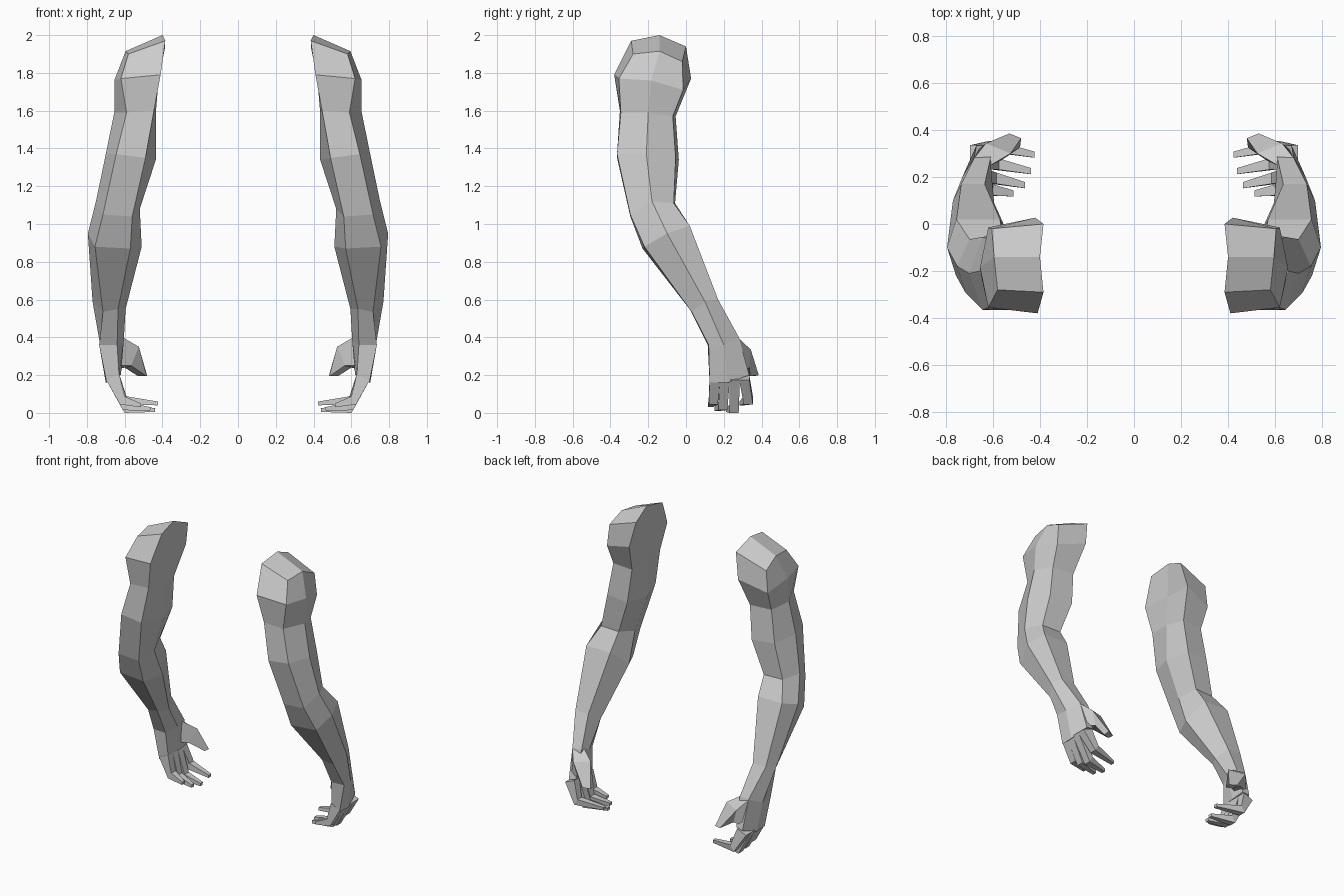
import bpy, bmesh
from mathutils import Vector

skin = bpy.data.materials.new("light_grey")
skin.diffuse_color = (0.6, 0.6, 0.6, 1)


def loft(name, rings, cap_split=False):
    """Skin a list of equal-sized rings, close the ends and mirror to the other side."""
    bm = bmesh.new()
    loops = [[bm.verts.new(p) for p in r] for r in rings]
    n = len(loops[0])
    for a, b in zip(loops, loops[1:]):
        for i in range(n):
            j = (i + 1) % n
            bm.faces.new((a[i], a[j], b[j], b[i]))
    bm.faces.new(loops[-1])
    if cap_split:  # two quads either side of the centre ridge
        fo, om, bo, bi, im, fi = loops[0]
        bm.faces.new((fo, om, im, fi))
        bm.faces.new((om, bo, bi, im))
    else:
        bm.faces.new(loops[0])
    bmesh.ops.recalc_face_normals(bm, faces=bm.faces)
    me = bpy.data.meshes.new(name)
    bm.to_mesh(me)
    bm.free()
    me.materials.append(skin)
    ob = bpy.data.objects.new(name, me)
    bpy.context.collection.objects.link(ob)
    m = ob.modifiers.new("mirror", 'MIRROR')
    m.use_mirror_merge = False
    return ob


# Ring order: front-outer, outer, back-outer, back-inner, inner, front-inner
upper = [
    # shoulder cap
    [(.58, -.28, 1.90), (.595, -.14, 1.915), (.605, -.02, 1.86),
     (.385, 0, 1.94), (.40, -.14, 2.0), (.385, -.29, 1.97)],
    # widest part of the shoulder
    [(.62, -.355, 1.77), (.655, -.185, 1.76), (.62, -.015, 1.71),
     (.42, .027, 1.77), (.42, -.17, 1.78), (.41, -.38, 1.79)],
    # below the shoulder
    [(.59, -.345, 1.59), (.655, -.20, 1.59), (.61, -.07, 1.57),
     (.455, -.055, 1.57), (.435, -.20, 1.59), (.445, -.35, 1.60)],
    # biceps
    [(.645, -.365, 1.37), (.70, -.21, 1.37), (.645, -.055, 1.35),
     (.48, -.038, 1.34), (.435, -.20, 1.34), (.49, -.365, 1.35)],
]
lower = [
    # above the elbow
    [(.715, -.295, 1.05), (.752, -.18, 1.12), (.70, -.065, 1.11),
     (.56, -.058, 1.11), (.52, -.18, 1.08), (.56, -.295, 1.04)],
    # elbow
    [(.757, -.22, .88), (.795, -.10, .95), (.755, .02, .99),
     (.57, .02, .99), (.51, -.10, .88), (.57, -.23, .87)],
    # forearm
    [(.715, .03, .535), (.77, .10, .59), (.735, .17, .60),
     (.635, .17, .60), (.595, .09, .55), (.635, .02, .55)],
    # wrist
    [(.735, .12, .36), (.73, .20, .36), (.68, .28, .40),
     (.61, .28, .40), (.605, .20, .38), (.64, .115, .36)],
    # knuckles
    [(.695, .125, .16), (.70, .22, .16), (.67, .335, .20),
     (.62, .33, .21), (.62, .23, .20), (.63, .13, .20)],
]
loft("arm", upper + lower, cap_split=True)

# Thumb: root, joint, tip
loft("thumb", [
    [(.68, .28, .395), (.61, .25, .40), (.62, .25, .25), (.67, .31, .22)],
    [(.63, .343, .335), (.525, .30, .35), (.565, .27, .25), (.60, .335, .24)],
    [(.53, .385, .20), (.48, .365, .195), (.485, .325, .195), (.53, .34, .195)],
])


def finger(name, base_y, mid, tip):
    """Curled four-sided finger from the knuckle, through the joint, to the tip."""
    def ring(c, d, half, thick):
        c, d = Vector(c), Vector(d)
        w, t = Vector((0, half, 0)), d * thick
        return [c - w, c + w, c + w + t, c - w + t]
    loft(name, [
        ring((.698, base_y, .175), (-1, 0, .4), .027, .07),
        ring(mid, (-.5, 0, .85), .024, .05),
        ring(tip, (-.1, 0, 1), .013, .02),
    ])


finger("little_finger", .152, (.625, .145, .045), (.515, .130, .030))
finger("ring_finger", .205, (.61, .195, .015), (.465, .165, .010))
finger("middle_finger", .258, (.60, .255, .0), (.44, .225, .005))
finger("index_finger", .308, (.615, .33, .045), (.425, .295, .040))
